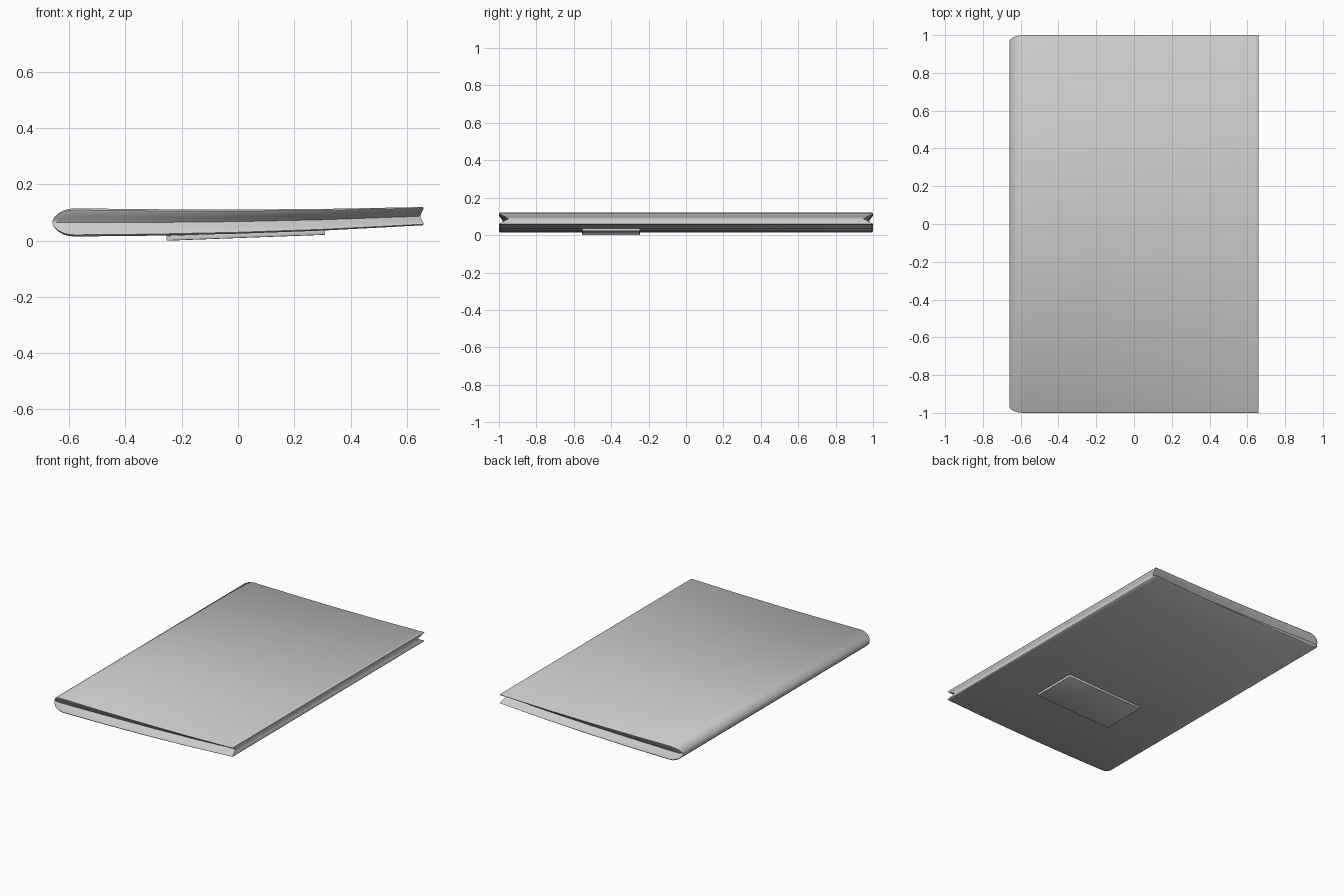
import bpy, bmesh, math

if "Cube" in bpy.data.objects:
    bpy.data.objects.remove(bpy.data.objects["Cube"])


def finish(name, bm, angle=40):
    bmesh.ops.recalc_face_normals(bm, faces=bm.faces)
    mesh = bpy.data.meshes.new(name)
    bm.to_mesh(mesh)
    bm.free()
    ob = bpy.data.objects.new(name, mesh)
    bpy.context.collection.objects.link(ob)
    bpy.ops.object.select_all(action='DESELECT')
    ob.select_set(True)
    bpy.context.view_layer.objects.active = ob
    bpy.ops.object.shade_smooth_by_angle(angle=math.radians(angle))
    return ob


def lerp(a, b, t):
    return a + (b - a) * t


# stations along x: (x, bottom z, top z, half width, groove depth)
stations = [(-0.66, 0.060, 0.070, 0.968, 0.000)]
for a in (20, 40, 60, 75, 90):                     # rounded spine
    s, c = math.sin(math.radians(a)), math.cos(math.radians(a))
    stations.append((-0.58 - 0.078 * c, 0.065 - 0.05 * s, 0.065 + 0.05 * s,
                     0.968 + 0.032 * s, 0.025 * s))
stations += [(-0.30, 0.018, 0.112, 1.0, 0.032),
             (0.00, 0.025, 0.111, 1.0, 0.038),
             (0.30, 0.036, 0.113, 1.0, 0.043),
             (0.64, 0.054, 0.1195, 1.0, 0.048),
             (0.66, 0.055, 0.120, 1.0, 0.050)]

# groove profile from bottom to top: (height fraction, inset fraction, lip rounding)
groove = [(0, 0, 0.006), (0.06, 0, 0), (0.13, 0.08, 0), (0.3, 0.55, 0), (0.5, 1, 0),
          (0.7, 0.55, 0), (0.87, 0.08, 0), (0.94, 0, 0), (1, 0, 0.006)]

# closed book body with pages set back between the covers
bm = bmesh.new()
grid = []
for i, (x, zb, zt, w, d) in enumerate(stations):
    last = i == len(stations) - 1
    sides = []
    for sy in (-1, 1):
        sides.append([bm.verts.new((x - (0.012 * f + r * 0.6 if last else 0),
                                    sy * (w - d * f - r), lerp(zb, zt, t)))
                      for t, f, r in groove])
    grid.append(sides)
for a, b in zip(grid, grid[1:]):
    for k in range(2):                             # front and back edges
        for j in range(len(groove) - 1):
            bm.faces.new((a[k][j], b[k][j], b[k][j + 1], a[k][j + 1]))
    for j in (0, -1):                              # bottom and top covers
        bm.faces.new((a[0][j], b[0][j], b[1][j], a[1][j]))
for end in (grid[0], grid[-1]):                    # spine strip and open edge
    for j in range(len(groove) - 1):
        bm.faces.new((end[0][j], end[1][j], end[1][j + 1], end[0][j + 1]))
finish("book_body", bm, 50)

# thin plate fixed to the underside, following its slope
bm = bmesh.new()
bmesh.ops.create_cube(bm, size=1)
for v in bm.verts:
    x = 0.0275 + v.co.x * 0.565
    z = 0.0105 + 0.021 / 0.565 * (x - 0.0275)
    v.co = (x, -0.40 + v.co.y * 0.31, z if v.co.z < 0 else z + 0.018)
bmesh.ops.bevel(bm, geom=bm.edges[:], offset=0.003, segments=2, affect='EDGES', profile=0.5)
finish("underside_plate", bm, 30)
